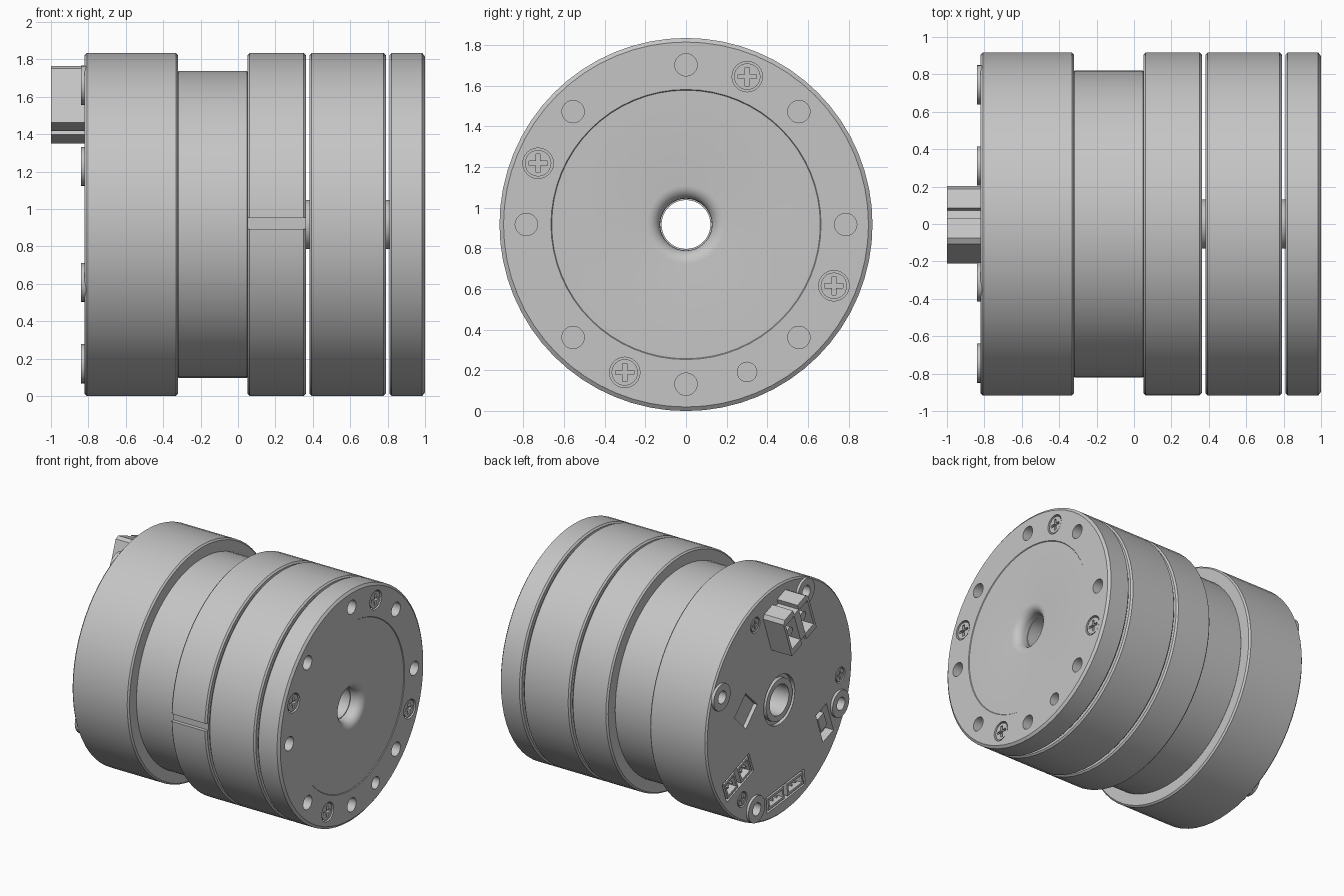
import bpy, bmesh
from math import sin, cos, pi, radians

if "Cube" in bpy.data.objects:
    bpy.data.objects.remove(bpy.data.objects["Cube"])

R = 0.917          # body radius, also the height of the axis
BACK = -0.82       # plane of the rear face
BORE = 0.127

grey = bpy.data.materials.new("machined grey")
grey.use_nodes = True
grey.diffuse_color = (0.56, 0.56, 0.56, 1)
grey.node_tree.nodes["Principled BSDF"].inputs["Base Color"].default_value = grey.diffuse_color


def finish(name, bm):
    """Turn a bmesh into a smooth-by-angle object."""
    bmesh.ops.recalc_face_normals(bm, faces=bm.faces)
    mesh = bpy.data.meshes.new(name)
    bm.to_mesh(mesh)
    bm.free()
    mesh.materials.append(grey)
    mesh.shade_smooth()
    mesh.set_sharp_from_angle(angle=radians(30))
    obj = bpy.data.objects.new(name, mesh)
    bpy.context.collection.objects.link(obj)
    return obj


def lathe(name, profile, segments=64):
    """Revolve a closed (x, radius) profile around the motor axis."""
    bm = bmesh.new()
    rings = []
    for i in range(segments):
        a = 2 * pi * i / segments
        rings.append([bm.verts.new((x, r * cos(a), R + r * sin(a))) for x, r in profile])
    n = len(profile)
    for i in range(segments):
        p, q = rings[i], rings[(i + 1) % segments]
        for j in range(n):
            k = (j + 1) % n
            bm.faces.new((p[j], p[k], q[k], q[j]))
    return finish(name, bm)


def drum(name, x0, x1, r, c=0.012):
    """Bored cylinder with chamfered outer edges."""
    return lathe(name, [(x0, BORE), (x0, r - c), (x0 + c, r),
                        (x1 - c, r), (x1, r - c), (x1, BORE)])


# Outlines in the plane across the axis
def circle(r, n=24):
    return [(r * cos(2 * pi * i / n), r * sin(2 * pi * i / n)) for i in range(n)]


def rect(w, h):
    return [(-w / 2, -h / 2), (w / 2, -h / 2), (w / 2, h / 2), (-w / 2, h / 2)]


def cross(l, w):
    quarter = [(l, -w), (l, w), (w, w)]
    pts = []
    for _ in range(4):
        pts += quarter
        quarter = [(-v, u) for u, v in quarter]
    return pts


def local(centre, angle, u, v):
    a = radians(angle)
    return (centre[0] + u * cos(a) - v * sin(a), centre[1] + u * sin(a) + v * cos(a))


def prisms(name, items):
    """Extrude outlines along x; item = (outline, x0, x1, (y, z from axis), angle)."""
    bm = bmesh.new()
    for outline, x0, x1, centre, angle in items:
        flat = [local(centre, angle, u, v) for u, v in outline]
        a, b = [[bm.verts.new((x, y, R + z)) for y, z in flat] for x in (x0, x1)]
        bm.faces.new(a)
        bm.faces.new(b)
        for i in range(len(a)):
            j = (i + 1) % len(a)
            bm.faces.new((a[i], a[j], b[j], b[i]))
    return finish(name, bm)


def cut(obj, items):
    """Subtract extruded outlines from an object."""
    cutter = prisms("cutter", items)
    mod = obj.modifiers.new("cut", "BOOLEAN")
    mod.operation, mod.solver, mod.object = "DIFFERENCE", "EXACT", cutter
    graph = bpy.context.evaluated_depsgraph_get()
    mesh = bpy.data.meshes.new_from_object(obj.evaluated_get(graph))
    obj.modifiers.clear()
    obj.data = mesh
    mesh.shade_smooth()
    mesh.set_sharp_from_angle(angle=radians(30))
    bpy.data.objects.remove(cutter)


def polar(r, deg):
    return (r * cos(radians(deg)), r * sin(radians(deg)))


# Main drums
housing = drum("rear_housing", BACK, -0.32, R)
drum("neck", -0.33, 0.06, 0.82)
ring = drum("slotted_ring", 0.05, 0.363, R)
drum("gear_ring", 0.382, 0.79, R)
lathe("bore_sleeve", [(BACK, 0.12), (BACK, 0.165), (-0.7, 0.165), (-0.7, 0.132),
                      (0.9, 0.132), (0.9, 0.12)])

# Output flange with a rounded bore mouth and a faint centre disc step
mouth = [(0.93 + 0.065 * sin(t), 0.192 - 0.065 * cos(t))
         for t in [pi / 2 * i / 6 for i in range(7)]]
flange = lathe("output_flange", [(0.81, BORE), (0.81, R - 0.012), (0.822, R), (0.985, R),
                                 (1.0, R - 0.02), (1.0, 0.664), (0.995, 0.66)] + mouth[::-1])

# Alignment slot on the front of the slotted ring
cut(ring, [(rect(0.06, 0.06), 0.03, 0.4, (-R, 0.006), 0)])

# Flange holes and screws
screw_spots = [polar(0.787, 67.5 + 90 * i) for i in range(4)]
holes = [(circle(0.055), 0.9, 1.1, polar(0.785, 45 * i), 0) for i in range(8)]
holes.append((circle(0.048), 0.9, 1.1, (0.3, -0.725), 0))
wells = [(circle(0.075), 0.95, 1.1, p, 0) for p in screw_spots]
cut(flange, holes + wells)
screws = prisms("flange_screws", [(circle(0.065), 0.94, 0.994, p, 0) for p in screw_spots])
cut(screws, [(cross(0.045, 0.01), 0.97, 1.1, p, 0) for p in screw_spots])

# Rear face pockets
socket_rows = [((-0.08, -0.755), -6, 0.48, 0.13), ((0.52, -0.42), -20, 0.36, 0.17)]
rear_screw_spots = [polar(0.77, 67 + 120 * i) for i in range(3)]
boss_spots = [polar(0.807, 22.6 + 90 * i) for i in range(4)]
pockets = [(rect(w, h), -1, -0.74, c, a) for c, a, w, h in socket_rows]
pockets += [(rect(0.2, 0.2), -1, -0.79, (0.42, 0.07), 45),
            (rect(0.14, 0.26), -1, -0.75, (-0.57, -0.4), -20),
            (circle(0.195, 32), -1, -0.79, (0, 0), 0)]
pockets += [(circle(0.06), -1, -0.8, p, 0) for p in rear_screw_spots]
pockets += [(circle(0.05), -1, -0.72, p, 0) for p in boss_spots]
cut(housing, pockets)

# Rear mounting bosses
bosses = prisms("mounting_bosses", [(circle(0.105), -0.84, -0.81, p, 0) for p in boss_spots])
cut(bosses, [(circle(0.05), -1, -0.7, p, 0) for p in boss_spots])

# Rear screws
rear_screws = prisms("rear_screws",
                     [(circle(0.05), -0.818, -0.79, p, 0) for p in rear_screw_spots])
cut(rear_screws, [(cross(0.034, 0.008), -1, -0.805, p, 0) for p in rear_screw_spots])

# Signal sockets sitting in the rear pockets
shells, mouths, pins = [], [], []
for c, a, w, h in socket_rows:
    for side in (-1, 1):
        spot = local(c, a, side * w / 4, 0)
        shells.append((rect(w / 2 - 0.04, h - 0.03), BACK, -0.73, spot, a))
        mouths.append((rect(w / 2 - 0.075, h - 0.07), -1, -0.76, spot, a))
        for s in (-1, 1):
            pins.append((rect(0.015, 0.015), -0.81, -0.75, local(spot, a, s * 0.025, 0), a))
sockets = prisms("signal_sockets", shells)
cut(sockets, mouths)
prisms("signal_pins", pins)

# Small switch in the side pocket
prisms("switch_block", [(rect(0.08, 0.12), -0.8, -0.74, (-0.57, -0.4), -20)])

# Twin-lobe power connector, tilted on the rear face
spot, tilt = (0, 0.645), -20
half = [(0.03, -0.125), (0.03, -0.165), (0.165, -0.165), (0.165, 0.14), (0.14, 0.165),
        (0.03, 0.165), (0.03, 0.125)]
outline = half + [(-u, v) for u, v in half[::-1]]
connector = prisms("power_connector", [(outline, -1.0, -0.81, spot, tilt)])
lobes = [local(spot, tilt, side * 0.088, 0) for side in (-1, 1)]
cut(connector, [(rect(0.11, 0.23), -1.1, -0.87, p, tilt) for p in lobes])
prisms("power_pins", [(circle(0.035, 16), -0.97, -0.86, p, 0) for p in lobes])
